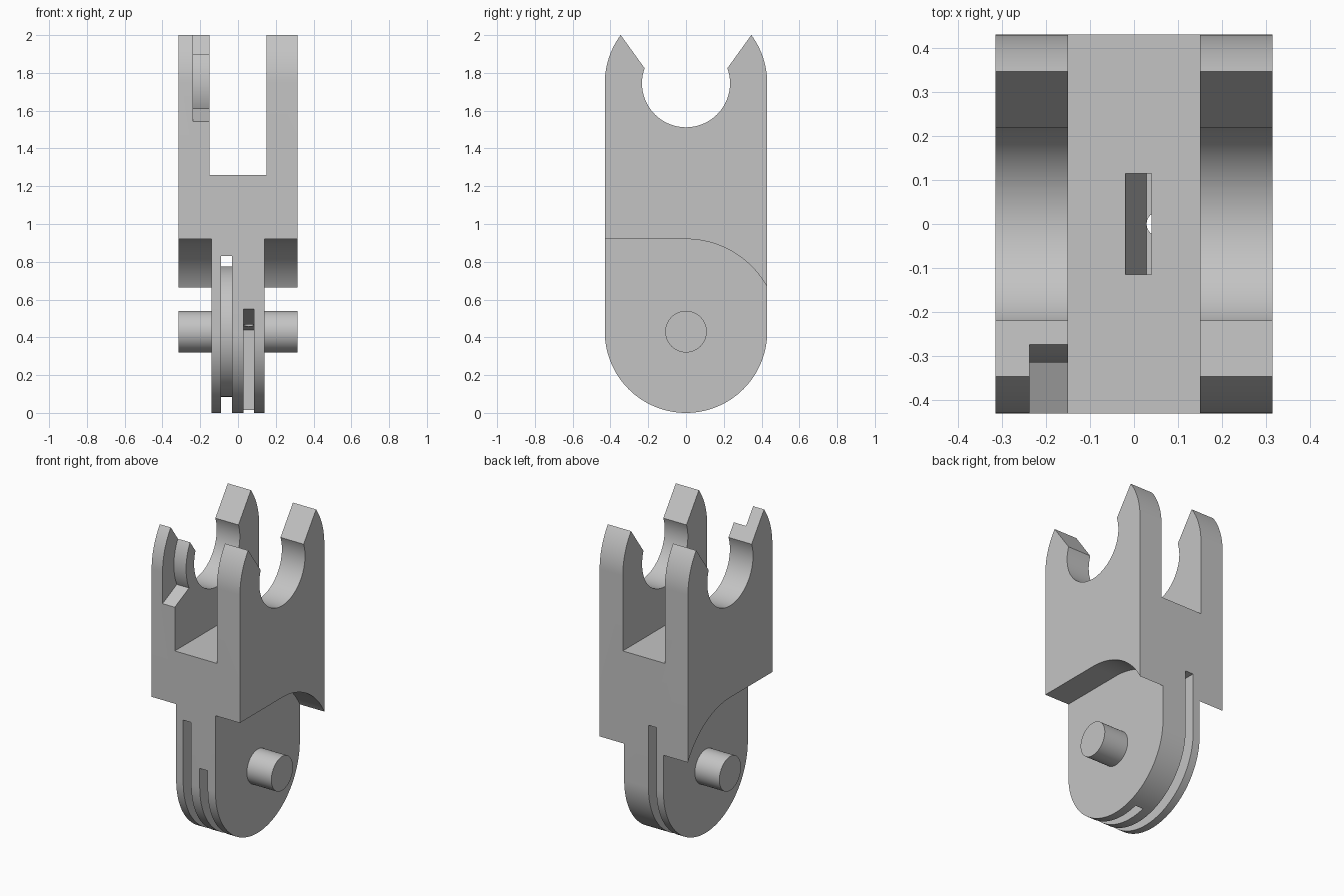
import bpy, bmesh
from math import sin, cos, radians, atan2, degrees

cube = bpy.data.objects.get("Cube")
if cube:
    bpy.data.objects.remove(cube, do_unlink=True)

grey = bpy.data.materials.new("light grey plastic")
grey.use_nodes = True
colour = (0.55, 0.55, 0.55, 1)
grey.diffuse_color = colour
grey.node_tree.nodes["Principled BSDF"].inputs["Base Color"].default_value = colour

R = 0.43             # half depth, also the radius of both rounded ends
LOW, HIGH = R, 1.745   # heights of the hinge axis and the socket axis
HALF = 0.315         # half width
TONGUE = 0.14        # half width of the hinge tongue


def arc(z, r, start, end, steps=32):
    """Points on an arc about (y=0, z); angles in degrees from +y."""
    angles = [radians(start + (end - start) * i / steps) for i in range(steps + 1)]
    return [(r * cos(a), z + r * sin(a)) for a in angles]


def loft(name, bottom, top):
    """Solid between two matching rings of 3D points."""
    bm = bmesh.new()
    a = [bm.verts.new(p) for p in bottom]
    b = [bm.verts.new(p) for p in top]
    bm.faces.new(a)
    bm.faces.new(b)
    for i in range(len(a)):
        j = (i + 1) % len(a)
        bm.faces.new((a[i], a[j], b[j], b[i]))
    bmesh.ops.recalc_face_normals(bm, faces=bm.faces)
    mesh = bpy.data.meshes.new(name)
    bm.to_mesh(mesh)
    bm.free()
    mesh.materials.append(grey)
    obj = bpy.data.objects.new(name, mesh)
    bpy.context.collection.objects.link(obj)
    return obj


def extrude(name, profile, x0, x1):
    """Side profile (y, z) extruded along x."""
    return loft(name, [(x0, y, z) for y, z in profile], [(x1, y, z) for y, z in profile])


def rect(x0, x1, y, z):
    return [(x0, -y, z), (x1, -y, z), (x1, y, z), (x0, y, z)]


def select(obj):
    bpy.ops.object.select_all(action="DESELECT")
    obj.select_set(True)
    bpy.context.view_layer.objects.active = obj


def cut(target, cutter):
    mod = target.modifiers.new("cut", "BOOLEAN")
    mod.operation = "DIFFERENCE"
    mod.solver = "EXACT"
    mod.object = cutter
    select(target)
    bpy.ops.object.modifier_apply(modifier=mod.name)
    bpy.data.objects.remove(cutter, do_unlink=True)


# Body: rounded bottom, two horns and an open round socket on top
tip = degrees(atan2(2.0 - HIGH, 0.345))
lip = degrees(atan2(1.825 - HIGH, 0.22))
profile = (arc(LOW, R, 180, 360, 64) + arc(HIGH, R, 0, tip, 16)
           + arc(HIGH, 0.233, lip, -180 - lip, 64) + arc(HIGH, R, 180 - tip, 180, 16))
body = extrude("body", profile, -HALF, HALF)

# Gap between the two arms
gap = [(-1, 1.26), (1, 1.26), (1, 2.5), (-1, 2.5)]
cut(body, extrude("fork_gap_cutter", gap, -0.15, 0.15))

# Relief beside the tongue: flat in front, round behind
relief = [(-0.6, -0.2), (-0.6, 0.92)] + arc(LOW, 0.49, 90, 0, 40) + [(0.49, -0.2)]
for side in (-1, 1):
    cut(body, extrude("cheek_relief_cutter", relief, side * TONGUE, side * 0.5))

# Deep groove around the tongue, with a recessed disc as its floor
groove = [(-1, -0.2), (1, -0.2), (1, 0.83), (-1, 0.83)]
cut(body, extrude("ring_groove_cutter", groove, -0.09, -0.033))
extrude("groove_disc", arc(LOW, 0.345, 0, 354, 59), -0.095, -0.028)

# Short groove open at the front and bottom, with a sloping ceiling
short = [(-0.6, -0.2), (0.115, -0.2), (0.115, 0.44), (-R, 0.55), (-0.6, 0.55)]
cut(body, extrude("short_groove_cutter", short, 0.028, 0.085))

# Slanted slot down from the fork floor, and the cord hole below it
cut(body, loft("slot_cutter", rect(0.028, 0.085, 0.115, 0.9),
               rect(-0.0225, 0.0375, 0.115, 1.28)))
ring = [(0.0565 + y, z) for y, z in arc(0, 0.028, 0, 345, 23)]
cut(body, loft("cord_hole_cutter", [(x, y, 0.3) for x, y in ring],
               [(x, y, 0.95) for x, y in ring]))

# Curved notch on the inside of the right arm's front horn
floor = 205.3
notch = arc(HIGH, 0.315, 130, floor, 32) + arc(HIGH, 0.6, floor, 130, 8)
cut(body, extrude("horn_notch_cutter", notch, -0.237, -0.1))

# Hinge pin stubs
for side, label in ((-1, "right"), (1, "left")):
    extrude(label + "_hinge_pin", arc(LOW, 0.11, 0, 352.5, 47),
            side * (TONGUE - 0.01), side * HALF)

for obj in bpy.context.collection.objects:
    if obj.type == "MESH" and obj.data.materials and obj.data.materials[0] == grey:
        select(obj)
        bpy.ops.object.shade_smooth_by_angle(angle=radians(20))
